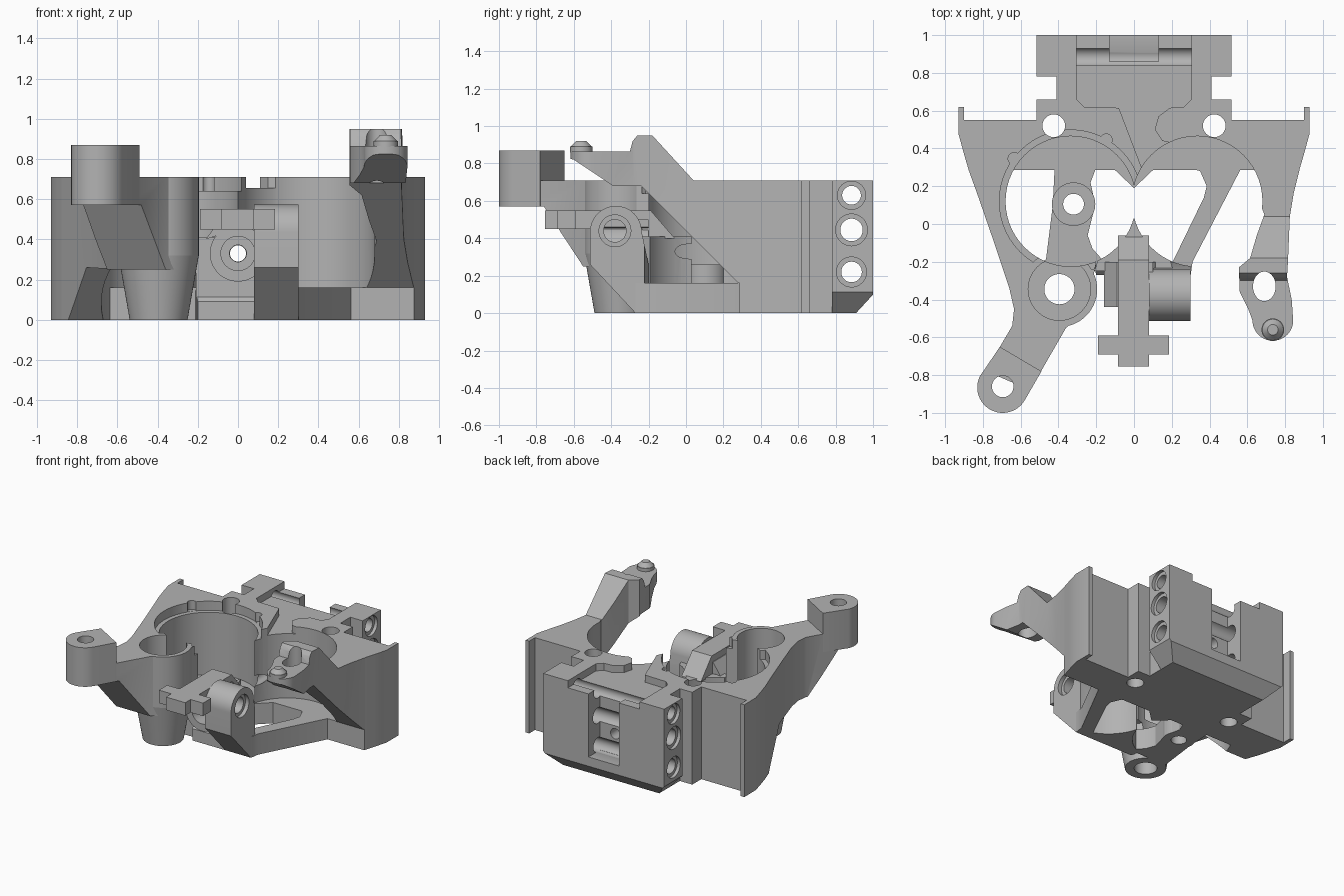
import bpy, bmesh
from math import cos, sin, radians

cube = bpy.data.objects.get("Cube")
if cube:
    bpy.data.objects.remove(cube, do_unlink=True)

grey = bpy.data.materials.new("plain_grey")
grey.use_nodes = True
grey.diffuse_color = (0.45, 0.45, 0.45, 1)
grey.node_tree.nodes["Principled BSDF"].inputs["Base Color"].default_value = (0.45, 0.45, 0.45, 1)
parts = []


def arc(cx, cy, r, a=0, b=360, n=24, stretch=1):
    return [(cx + r * cos(radians(a + (b - a) * i / n)),
             cy + stretch * r * sin(radians(a + (b - a) * i / n))) for i in range(n + 1)]


def disc(cx, cy, r, stretch=1):
    return arc(cx, cy, r, n=56, stretch=stretch)[:-1]


def prism(name, pts, lo, hi, axis="z", taper=None):
    """Extrude a flat outline along an axis; taper scales the low end about a centre."""
    bm = bmesh.new()
    place = {"x": lambda u, v, h: (h, u, v), "y": lambda u, v, h: (u, h, v),
             "z": lambda u, v, h: (u, v, h)}[axis]
    low = pts
    if taper:
        cx, cy, s = taper
        low = [(cx + (u - cx) * s, cy + (v - cy) * s) for u, v in pts]
    bot = [bm.verts.new(place(u, v, lo)) for u, v in low]
    top = [bm.verts.new(place(u, v, hi)) for u, v in pts]
    bm.faces.new(bot)
    bm.faces.new(top)
    n = len(pts)
    for i in range(n):
        j = (i + 1) % n
        bm.faces.new((bot[i], bot[j], top[j], top[i]))
    bmesh.ops.recalc_face_normals(bm, faces=bm.faces)
    me = bpy.data.meshes.new(name)
    bm.to_mesh(me)
    bm.free()
    me.materials.append(grey)
    ob = bpy.data.objects.new(name, me)
    bpy.context.collection.objects.link(ob)
    return ob


def part(*args, **kw):
    ob = prism(*args, **kw)
    parts.append(ob)
    return ob


def boolean(ob, pts, lo, hi, axis="z", op="DIFFERENCE"):
    tool = prism("cutter", pts, lo, hi, axis)
    tool.hide_render = True
    m = ob.modifiers.new("bool", "BOOLEAN")
    m.operation, m.solver, m.object = op, "EXACT", tool
    bpy.context.view_layer.objects.active = ob
    bpy.ops.object.modifier_apply(modifier=m.name)
    bpy.data.objects.remove(tool, do_unlink=True)


def box(x0, x1, y0, y1):
    return [(x0, y0), (x1, y0), (x1, y1), (x0, y1)]


CX, CY, R = 0.335, 0.12, 0.345      # twin round bays
COL = (-0.395, -0.345)              # front column
bays = [disc(s * CX, CY, R) for s in (-1, 1)]

# Main body: back block and wings
half = [(0.1, 0.285), (0.875, 0.285), (0.9, 0.37), (0.93, 0.48), (0.93, 0.62), (0.9, 0.62),
        (0.9, 0.55), (0.515, 0.55), (0.515, 0.66), (0.41, 0.66), (0.41, 0.78),
        (0.515, 0.78), (0.515, 1.0)]
body = part("main_body", [(0, 0.19)] + half + [(-x, y) for x, y in reversed(half)], 0, 0.71)
for bay in bays:
    boolean(body, bay, 0.16, 1)
boolean(body, disc(-CX, CY, 0.378), 0.64, 1)
for a in (60, 143):
    boolean(body, disc(-CX + 0.375 * cos(radians(a)), CY + 0.375 * sin(radians(a)), 0.032), 0.641, 1)
# Shallow top channel
boolean(body, [(-0.305, 1.1), (-0.305, 0.66), (-0.265, 0.62), (-0.08, 0.615), (0.04, 0.3), (0.04, 0.1),
               (0.24, 0.1), (0.24, 0.42), (0.15, 0.44), (0.11, 0.5), (0.13, 0.57),
               (0.19, 0.615), (0.265, 0.62), (0.305, 0.66), (0.305, 1.1)], 0.655, 1)
# Back slot, screw holes and chamfers
boolean(body, box(-0.13, 0.13, 0.86, 1.1), 0.17, 1)
for s in (-1, 1):
    boolean(body, disc(s * 0.425, 0.52, 0.06), -1, 1)
    boolean(body, [(s * 0.4, -0.01), (s * 0.53, -0.01), (s * 0.53, 0.13)], 0.662, 1.1, "y")
for z, r in ((0.63, 0.05), (0.445, 0.06), (0.22, 0.055)):
    boolean(body, disc(0.885, z, r), -1, 1, "x")
    for s in (-1, 1):
        boolean(body, disc(0.885, z, r + 0.025), *sorted((s * 0.49, s * 0.6)), "x")
boolean(body, [(0.9, -0.01), (1.01, -0.01), (1.01, 0.11)], -1, 1, "x")
boolean(body, disc(0, 0.33, 0.04), 0.1, 1.1, "y")

# Right wall running forward into the plain arm
wall = part("right_wall", [(-0.877, 0.29), (-0.83, 0.16), (-0.74, -0.1), (-0.66, -0.34), (-0.635, -0.45),
                           (-0.645, -0.54), (-0.71, -0.65), (-0.78, -0.78), (-0.55, -0.88),
                           (-0.36, -0.55), (-0.25, -0.46), (-0.2, -0.2), (-0.4, 0.29)], 0, 0.71)
boolean(wall, [(0.3, -0.1), (0.3, 0), (0.2, 0), (-0.06, 0.26), (-0.55, 0.25), (-0.76, 0.57),
               (-1.1, 0.57), (-1.1, -0.1)], -1, 0, "x")
boolean(wall, bays[0], -1, 1)
boolean(wall, disc(-CX, CY, 0.378), 0.64, 1)
boolean(wall, disc(*COL, 0.165), 0.2, 1)
tip = part("right_arm_tip", [(-0.71, -0.65)] + arc(-0.695, -0.865, 0.135, 155, 330) + [(-0.49, -0.78)],
           0.57, 0.87)
boolean(tip, disc(-0.695, -0.86, 0.057), 0, 1)

# Tapered column with counterbored hole
for name, lo, hi, taper in (("column_foot", 0, 0.32, (*COL, 0.72)), ("column_top", 0.32, 0.71, None)):
    col = part(name, disc(*COL, 0.2), lo, hi, taper=taper)
    boolean(col, bays[0], 0.16, 1)
    boolean(col, disc(*COL, 0.165), 0.3, 1)
    boolean(col, disc(*COL, 0.08), -1, 1)

# Floor strut with round pad
strut = part("floor_strut", [(-0.42, 0.3), (-0.43, 0.1), (-0.47, -0.22), (-0.14, -0.22), (-0.22, -0.13),
                             (-0.245, -0.06), (-0.205, 0.1), (-0.23, 0.22), (-0.2, 0.3)], 0, 0.16)
pad = part("strut_pad", disc(-0.32, 0.105, 0.115), 0, 0.26)
for ob in (strut, pad):
    boolean(ob, disc(-0.32, 0.105, 0.055), -1, 1)
boolean(strut, disc(*COL, 0.08), -1, 1)

# Slanted left leg and front sill
part("left_leg", [(0.28, 0.3), (0.35, 0.28), (0.385, 0.2), (0.37, 0.14), (0.2, -0.21), (0.3, -0.27),
                  (0.31, -0.2), (0.57, 0.3)], 0, 0.16)
sill = part("front_sill", [(-0.26, 0), (-0.2, -0.27), (0.3, -0.27), (0.3, 0)], 0, 0.16)
web = part("front_web", [(-0.21, -0.25), (0.21, -0.25), (0.12, 0.03), (-0.12, 0.03)], 0, 0.41)
for ob in (sill, web):
    for bay in bays:
        boolean(ob, bay, -1, 1)
boolean(sill, [(-0.28, 0.08), (-0.2, 0.17), (-0.28, 0.17)], -1, 0.1, "x")
boolean(web, disc(0, 0.33, 0.04), -1, 1, "y")

# Front bearing under the cross beam
bearing = part("front_bearing", disc(0, 0.33, 0.14), -0.44, -0.2, "y")
boolean(bearing, disc(0, 0.33, 0.085), -0.6, -0.32, "y")
boolean(bearing, disc(0, 0.33, 0.042), -1, 1, "y")
part("bearing_shoulder", [(-0.16, 0.4), (-0.09, 0.5), (0.1, 0.5), (0.1, 0.46), (-0.1, 0.42)], -0.44, -0.2, "y")
part("cross_beam", [(-0.085, -0.755), (0.08, -0.755), (0.08, -0.69), (0.185, -0.69), (0.185, -0.59),
                    (0.08, -0.59), (0.08, -0.215), (-0.085, -0.215), (-0.085, -0.59),
                    (-0.19, -0.59), (-0.19, -0.69), (-0.085, -0.69)], 0.45, 0.55)
part("beam_root", [(-0.24, 0.4), (-0.22, 0.55), (-0.19, 0.55), (-0.06, 0.4)], -0.085, 0.08, "x")

# Side pillar with cross hole
pillar = part("side_pillar", arc(-0.375, 0.435, 0.138, 0, 180) +
              [(-0.513, 0.26), (-0.27, 0), (-0.2, 0), (-0.2, 0.26)], 0.08, 0.3, "x")
boolean(pillar, disc(-0.38, 0.44, 0.06), 0, 1, "x")
boolean(pillar, disc(-0.38, 0.44, 0.085), 0.27, 1, "x")
boolean(pillar, bays[1], -1, 1)

# Raised left arm: plan outline limited by a side profile
arm = part("left_arm", [(0.877, 0.29), (0.845, 0.16), (0.825, 0.04), (0.815, -0.2), (0.81, -0.28), (0.835, -0.4)] +
           list(reversed(arc(0.735, -0.51, 0.108, -180, 10))) +
           [(0.605, -0.45), (0.56, -0.36), (0.555, -0.23), (0.615, -0.18),
            (0.65, -0.06), (0.69, 0.05), (0.6, 0.29)], 0.05, 0.99)
boolean(arm, [(0.4, 0.71), (0.04, 0.71), (-0.18, 0.95), (-0.26, 0.95), (-0.285, 0.92), (-0.3, 0.865),
              (-0.65, 0.865), (-0.65, 0.835), (-0.6, 0.82), (-0.39, 0.68), (-0.24, 0.68),
              (0.28, 0.16), (0.4, 0.16)], 0, 1.1, "x", "INTERSECT")
boolean(arm, bays[1], -1, 1.1)
boolean(arm, disc(0.69, -0.33, 0.06, stretch=1.3), 0, 1.1)
part("arm_boss", disc(0.735, -0.56, 0.06), 0.86, 0.89)
part("arm_boss_cap", list(disc(0.735, -0.56, 0.028)), 0.89, 0.92, taper=(0.735, -0.56, 2))

# Smooth the round walls, keep sharp edges
bpy.ops.object.select_all(action="DESELECT")
for ob in parts:
    ob.select_set(True)
bpy.context.view_layer.objects.active = parts[0]
bpy.ops.object.shade_smooth_by_angle(angle=radians(25))
